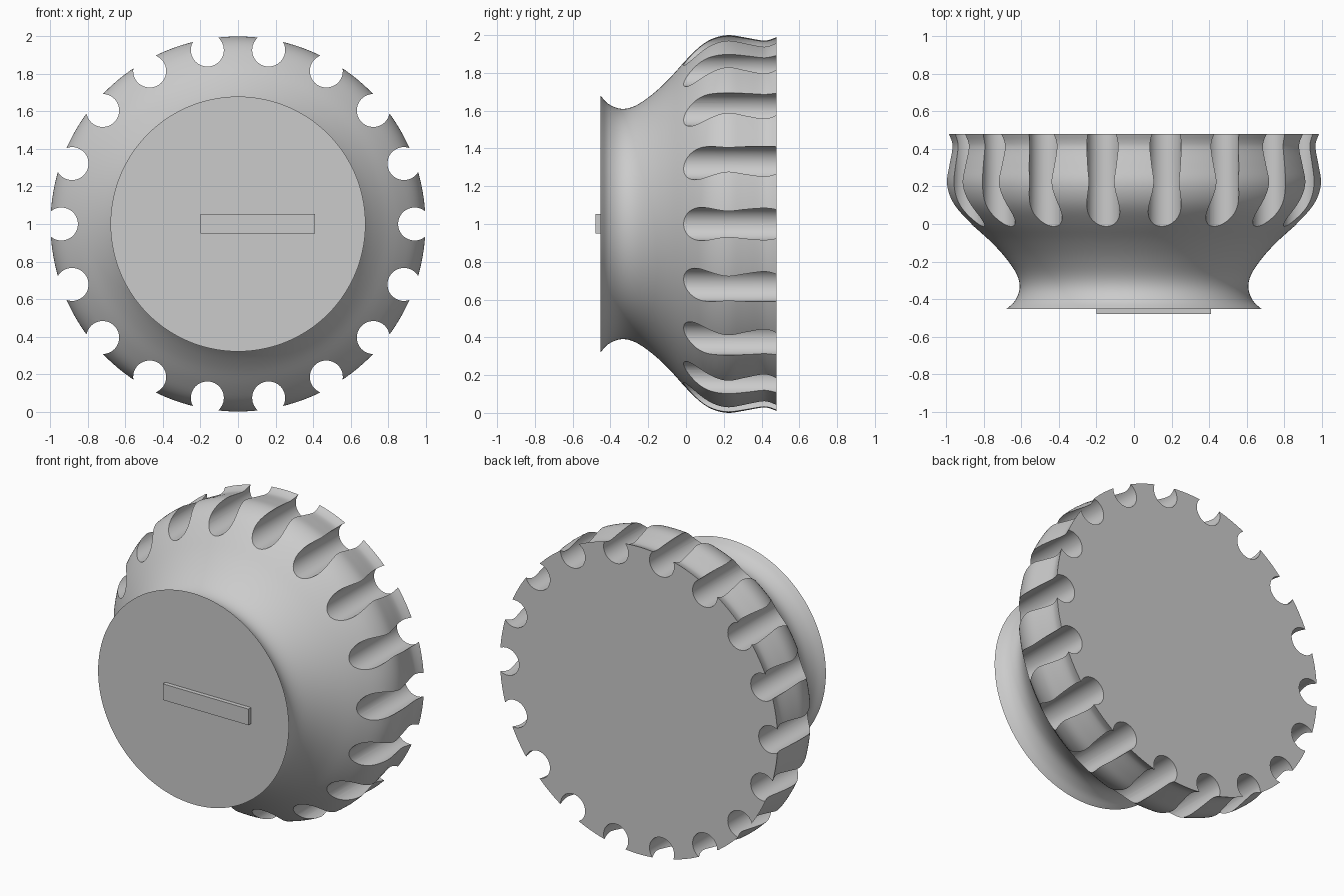
import bpy
import bmesh
import math
from mathutils import Matrix, Vector

if "Cube" in bpy.data.objects:
    bpy.data.objects.remove(bpy.data.objects["Cube"], do_unlink=True)

grey = bpy.data.materials.new("plain grey")
grey.use_nodes = True
colour = (0.6, 0.6, 0.6, 1)
grey.diffuse_color = colour
grey.node_tree.nodes["Principled BSDF"].inputs["Base Color"].default_value = colour

CENTRE = Vector((0, 0, 1))
SIDES = 144
GROOVES = 18


def make_object(name, bm):
    bmesh.ops.recalc_face_normals(bm, faces=bm.faces)
    mesh = bpy.data.meshes.new(name)
    bm.to_mesh(mesh)
    bm.free()
    mesh.materials.append(grey)
    obj = bpy.data.objects.new(name, mesh)
    bpy.context.collection.objects.link(obj)
    return obj


def smooth_profile(points, steps=4):
    """Catmull-Rom curve through (depth, radius) points."""
    pts = [Vector(p) for p in points]
    pts = [2 * pts[0] - pts[1]] + pts + [2 * pts[-1] - pts[-2]]
    out = []
    for a, b, c, d in zip(pts, pts[1:], pts[2:], pts[3:]):
        for i in range(steps):
            t = i / steps
            out.append(0.5 * (2 * b + (c - a) * t + (2 * a - 5 * b + 4 * c - d) * t**2
                              + (3 * b - a - 3 * c + d) * t**3))
    return out + [pts[-2]]


# Turned knob body, flared at the front and widest near the back
profile = smooth_profile([
    (-0.453, 0.68), (-0.41, 0.635), (-0.343, 0.61), (-0.27, 0.625), (-0.18, 0.685),
    (-0.09, 0.768), (0, 0.868), (0.08, 0.945), (0.15, 0.985), (0.225, 1.0),
    (0.31, 0.988), (0.4, 0.972), (0.44, 0.975), (0.48, 0.99)])
bm = bmesh.new()
rings = []
for y, r in profile:
    angles = [math.tau * i / SIDES for i in range(SIDES)]
    rings.append([bm.verts.new((r * math.cos(a), y, 1 + r * math.sin(a))) for a in angles])
for low, high in zip(rings, rings[1:]):
    for i in range(SIDES):
        j = (i + 1) % SIDES
        bm.faces.new((low[i], low[j], high[j], high[i]))
bm.faces.new(rings[0])
bm.faces.new(rings[-1])
body = make_object("knob_body", bm)

# Round finger grooves cut straight through the rim
bm = bmesh.new()
for k in range(GROOVES):
    a = math.tau * k / GROOVES
    spot = CENTRE + 0.942 * Vector((math.cos(a), 0, math.sin(a)))
    bmesh.ops.create_cone(bm, cap_ends=True, segments=48, radius1=0.088, radius2=0.088, depth=2,
                          matrix=Matrix.Translation(spot) @ Matrix.Rotation(math.pi / 2, 4, "X"))
cutter = make_object("groove_cutter", bm)
cutter.hide_render = True
cutter.hide_set(True)

cut = body.modifiers.new("grooves", "BOOLEAN")
cut.operation = "DIFFERENCE"
cut.solver = "EXACT"
cut.object = cutter
bpy.context.view_layer.objects.active = body
body.select_set(True)
bpy.ops.object.modifier_apply(modifier=cut.name)
bpy.data.objects.remove(cutter, do_unlink=True)
bpy.ops.object.shade_smooth_by_angle(angle=math.radians(30))

# Raised pointer bar on the front face
bm = bmesh.new()
bmesh.ops.create_cube(bm, size=1, matrix=Matrix.Translation((0.105, -0.46, 1.002))
                      @ Matrix.Diagonal((0.61, 0.04, 0.104, 1)))
make_object("pointer_bar", bm)
